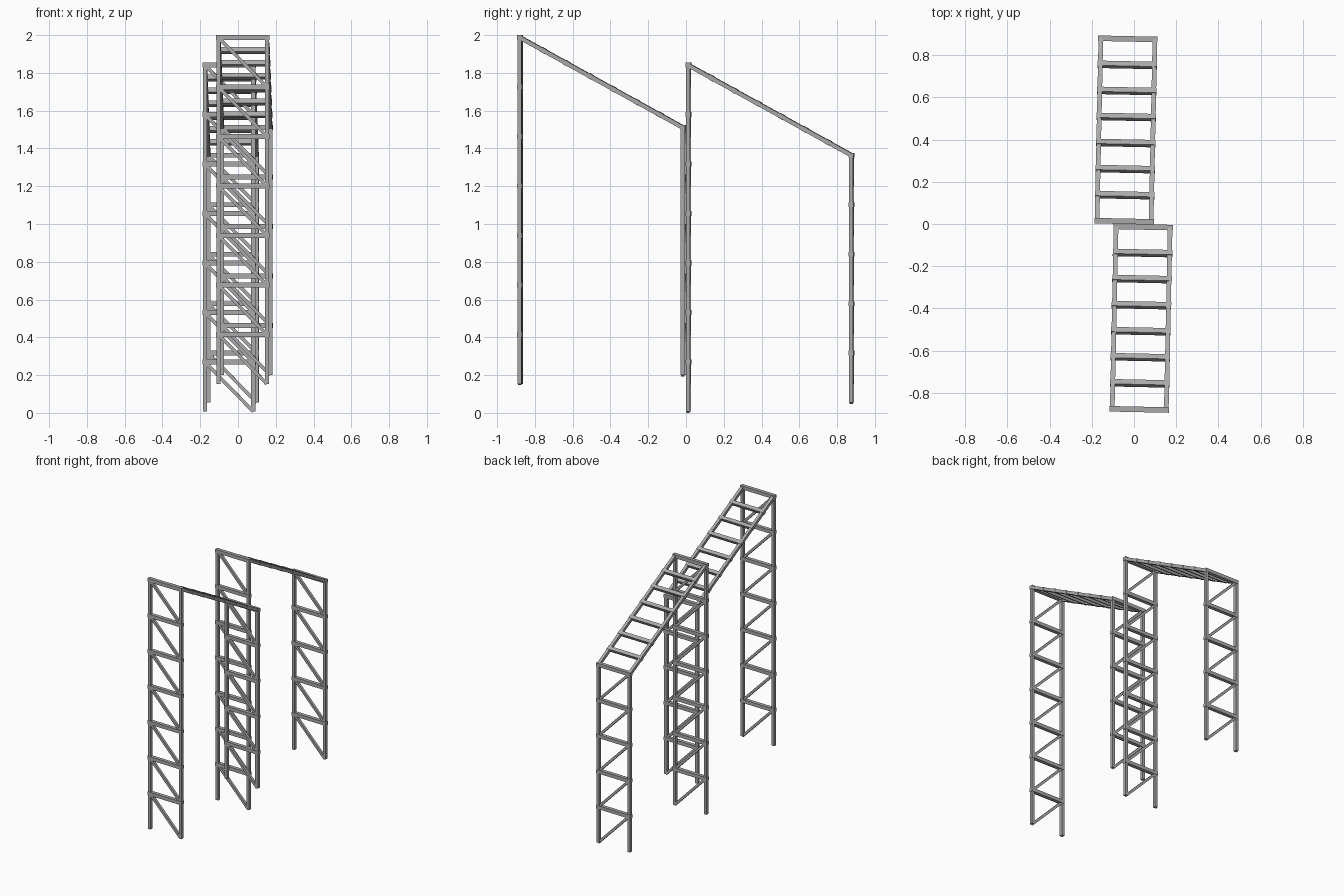
import bpy, bmesh, math
from mathutils import Vector, Matrix

cube = bpy.data.objects.get("Cube")
if cube:
    bpy.data.objects.remove(cube, do_unlink=True)

steel = bpy.data.materials.new("grey steel")
steel.use_nodes = True
colour = (0.4, 0.4, 0.4, 1)
steel.diffuse_color = colour
steel.node_tree.nodes["Principled BSDF"].inputs["Base Color"].default_value = colour

HALF = 0.128      # half the spacing between the two posts
SPAN = 0.864      # distance between the tall and the short end
BAY = 0.262       # height of one ladder bay
POST, RUNG, BRACE = 0.022, 0.026, 0.018
TALL_TOP, SHORT_TOP = 1.987, 1.51
YAW = math.radians(-1.2)


def add_bar(bm, start, end, size, side, extra=0.0):
    """Square bar from start to end; side is a direction across the bar."""
    start, end = Vector(start), Vector(end)
    along = (end - start).normalized()
    across = Vector(side).normalized()
    third = along.cross(across).normalized()
    turn = Matrix((across, third, along)).transposed().to_4x4()
    scale = Matrix.Diagonal((size, size, (end - start).length + 2 * extra, 1))
    bmesh.ops.create_cube(bm, size=1, matrix=Matrix.Translation((start + end) / 2) @ turn @ scale)


def make_part(name, bars, location):
    bm = bmesh.new()
    for bar in bars:
        add_bar(bm, *bar)
    mesh = bpy.data.meshes.new(name)
    bm.to_mesh(mesh)
    bm.free()
    mesh.materials.append(steel)
    part = bpy.data.objects.new(name, mesh)
    bpy.context.collection.objects.link(part)
    part.location = location
    part.rotation_euler.z = YAW


def make_end(name, y, top, bays, location):
    """Upright ladder: two posts, a rung per bay and a brace across each bay."""
    x_axis, y_axis = (1, 0, 0), (0, 1, 0)
    bottom = top - bays * BAY
    posts = [((s * HALF, y, bottom), (s * HALF, y, top), POST, x_axis) for s in (-1, 1)]
    rungs, braces = [], []
    for i in range(bays):
        z = top - i * BAY
        rungs.append(((-HALF, y, z), (HALF, y, z), RUNG, y_axis, RUNG / 2))
        braces.append(((-HALF, y, z), (HALF, y, z - BAY), BRACE, y_axis))
    make_part(name + "_posts", posts, location)
    make_part(name + "_rungs", rungs, location)
    make_part(name + "_braces", braces, location)


def make_frame(name, location):
    make_end(name + "_tall_end", 0, TALL_TOP, 7, location)
    make_end(name + "_short_end", SPAN, SHORT_TOP, 5, location)
    # Sloping top ladder
    high, low = Vector((0, 0, TALL_TOP)), Vector((0, SPAN, SHORT_TOP))
    slope = low - high
    offset = Vector((HALF, 0, 0))
    rails = [(high + s * offset, low + s * offset, POST, (1, 0, 0)) for s in (-1, 1)]
    rungs = []
    for i in range(1, 7):
        p = high + slope * i / 7
        rungs.append((p - offset, p + offset, RUNG, slope, RUNG / 2))
    make_part(name + "_top_rails", rails, location)
    make_part(name + "_top_rungs", rungs, location)


make_frame("front_frame", (0.025, -0.878, 0))
make_frame("back_frame", (-0.047, 0.013, -0.146))
